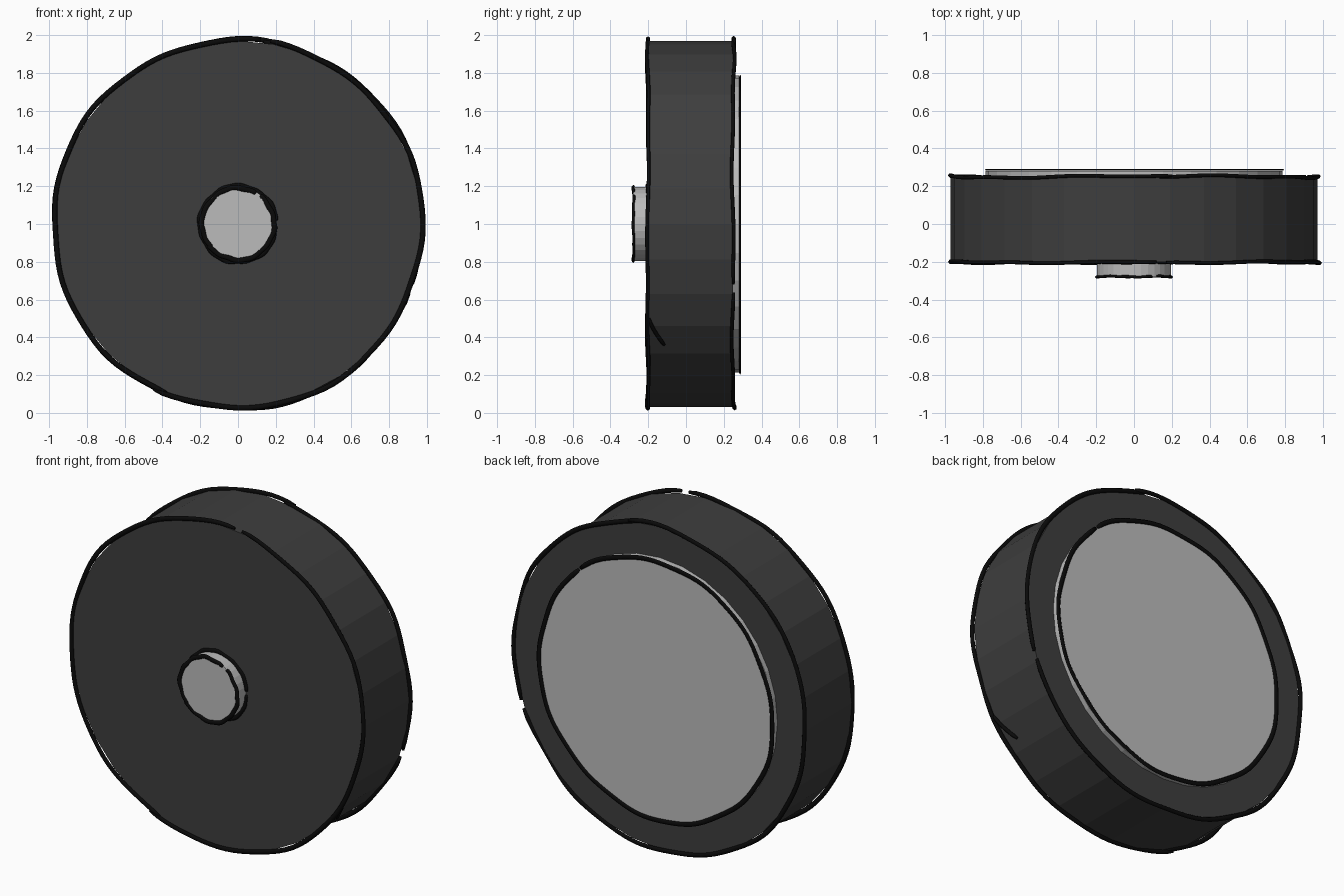
import bpy, bmesh, math, random
from mathutils import Vector, Matrix

if "Cube" in bpy.data.objects:
    bpy.data.objects.remove(bpy.data.objects["Cube"])

random.seed(4)
CZ = 1.0  # height of the wheel axis


def material(name, rgb):
    m = bpy.data.materials.new(name)
    m.diffuse_color = (*rgb, 1)
    m.use_nodes = True
    m.node_tree.nodes["Principled BSDF"].inputs["Base Color"].default_value = m.diffuse_color
    return m


dark = material("dark grey", (0.048, 0.048, 0.048))
light = material("light grey", (0.5, 0.5, 0.5))
ink = material("ink black", (0.003, 0.003, 0.003))


def finish(bm, name, mat):
    bmesh.ops.recalc_face_normals(bm, faces=bm.faces)
    me = bpy.data.meshes.new(name)
    bm.to_mesh(me)
    bm.free()
    me.materials.append(mat)
    ob = bpy.data.objects.new(name, me)
    bpy.context.collection.objects.link(ob)
    return ob


def disc(name, radius, y0, y1, mat, sides=32):
    bm = bmesh.new()
    mtx = Matrix.Translation((0, (y0 + y1) / 2, CZ)) @ Matrix.Rotation(math.pi / 2, 4, 'X')
    bmesh.ops.create_cone(bm, cap_ends=True, segments=sides, radius1=radius,
                          radius2=radius, depth=abs(y1 - y0), matrix=mtx)
    return finish(bm, name, mat)


def tube(name, pts, width, thick):
    """Sketched ink line: a slim oval tube, tapered at both ends."""
    bm = bmesh.new()
    rings = []
    n = len(pts)
    for i, p in enumerate(pts):
        t = (pts[min(i + 1, n - 1)] - pts[max(i - 1, 0)]).normalized()
        across = t.cross(Vector((0, 1, 0))).normalized()
        up = across.cross(t)
        k = 0.7 if i in (0, n - 1) else 1.0
        rings.append([bm.verts.new(p + across * math.cos(a) * width * k + up * math.sin(a) * thick * k)
                      for a in [j * math.pi / 3 for j in range(6)]])
    for r, s in zip(rings, rings[1:]):
        for j in range(6):
            bm.faces.new((r[j], r[(j + 1) % 6], s[(j + 1) % 6], s[j]))
    bm.faces.new(rings[0])
    bm.faces.new(rings[-1])
    ob = finish(bm, name, ink)
    ob.data.polygons.foreach_set("use_smooth", [True] * len(ob.data.polygons))
    return ob


def arc(name, radius, y, a0, a1, wob_r, wob_y, width=0.014, thick=0.011):
    """Wobbly arc about the axis, angles in degrees from +x towards +z."""
    ph = [random.uniform(0, 6.28) for _ in range(4)]
    n = max(12, int((a1 - a0) / 3))
    pts = []
    for i in range(n + 1):
        a = math.radians(a0 + (a1 - a0) * i / n)
        r = radius + wob_r * (0.6 * math.sin(5 * a + ph[0]) + 0.4 * math.sin(13 * a + ph[1]))
        dy = wob_y * (0.6 * math.sin(4 * a + ph[2]) + 0.4 * math.sin(11 * a + ph[3]))
        pts.append(Vector((r * math.cos(a), y + dy, CZ + r * math.sin(a))))
    return tube(name, pts, width, thick)


# solid parts
disc("wheel_body", 0.97, -0.2, 0.25, dark)
disc("front_hub", 0.195, -0.28, -0.19, light)
disc("back_plate", 0.785, 0.24, 0.281, light)

# ink lines round the wheel rims, each drawn as two overlapping strokes
arc("front_rim_line_a", 0.976, -0.202, 83, 247, 0.009, 0.006)
arc("front_rim_line_b", 0.976, -0.202, 243, 440, 0.009, 0.006)
arc("back_rim_line_a", 0.976, 0.25, -19, 82, 0.009, 0.008)
arc("back_rim_line_b", 0.976, 0.25, 78, 338, 0.009, 0.008)

# ink lines round the hub and back plate
arc("hub_front_line_a", 0.19, -0.278, 60, 222, 0.005, 0.003, thick=0.008)
arc("hub_front_line_b", 0.19, -0.278, 215, 412, 0.005, 0.003, thick=0.008)
arc("hub_base_line", 0.2, -0.205, 5, 358, 0.005, 0.002, thick=0.008)
arc("back_plate_line", 0.778, 0.287, 50, 409, 0.008, 0.0, thick=0.006)

# stray stroke end running off the front rim on the right side
stray = []
for i in range(9):
    t = i / 8
    a = math.radians(-31 - 10 * t)
    stray.append(Vector((0.975 * math.cos(a), -0.195 + 0.08 * t * t ** 0.3, CZ + 0.975 * math.sin(a))))
tube("stray_line", stray, 0.012, 0.01)
